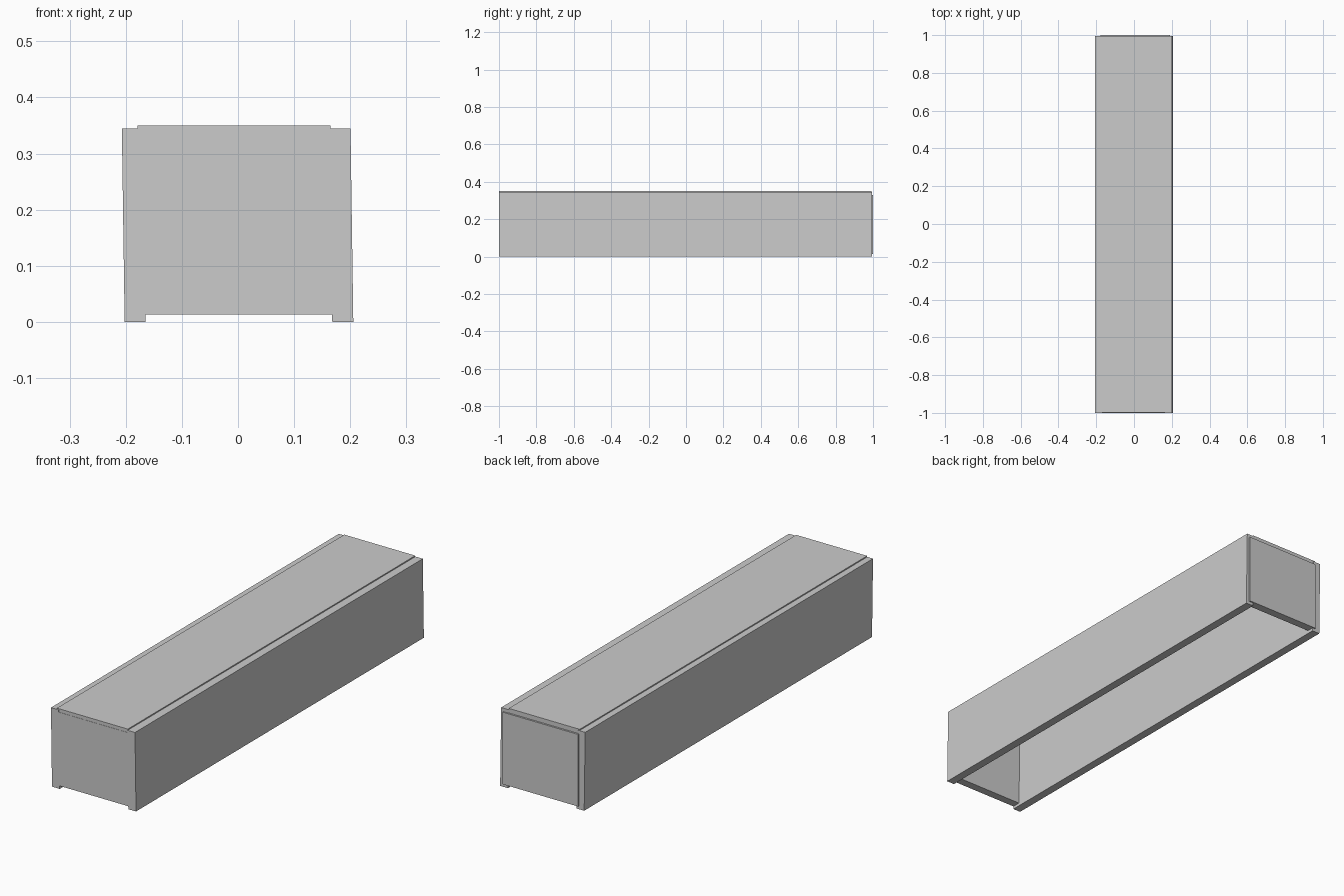
import bpy

if "Cube" in bpy.data.objects:
    bpy.data.objects.remove(bpy.data.objects["Cube"])


def board(name, profile, y0, y1):
    """Extrude an x-z outline (counter-clockwise from the front) along y."""
    n = len(profile)
    verts = [(x, y, z) for y in (y0, y1) for x, z in profile]
    faces = [tuple(range(n)), tuple(range(2 * n - 1, n - 1, -1))]
    faces += [(i, i + n, (i + 1) % n + n, (i + 1) % n) for i in range(n)]
    mesh = bpy.data.meshes.new(name)
    mesh.from_pydata(verts, [], faces)
    mesh.update()
    obj = bpy.data.objects.new(name, mesh)
    bpy.context.collection.objects.link(obj)
    return obj


def rect(x0, x1, z0, z1):
    return [(x0, z0), (x1, z0), (x1, z1), (x0, z1)]


# Long side boards, both leaning slightly to the left
for name, x in (("left_side_board", -0.202), ("right_side_board", 0.168)):
    w, lean = 0.0375, -0.005
    board(name, [(x, 0), (x + w, 0), (x + w + lean, 0.345), (x + lean, 0.345)],
          -1.0, 0.994)

# Top board, slightly proud of the sides
board("top_board", rect(-0.179, 0.165, 0.315, 0.35), -0.999, 0.992)

# End boards: front one flush between the sides, back one slightly proud
board("front_end_board", rect(-0.17, 0.175, 0.013, 0.335), -1.0, -0.963)
board("back_end_board", rect(-0.177, 0.19, 0.014, 0.33), 0.963, 1.0)
